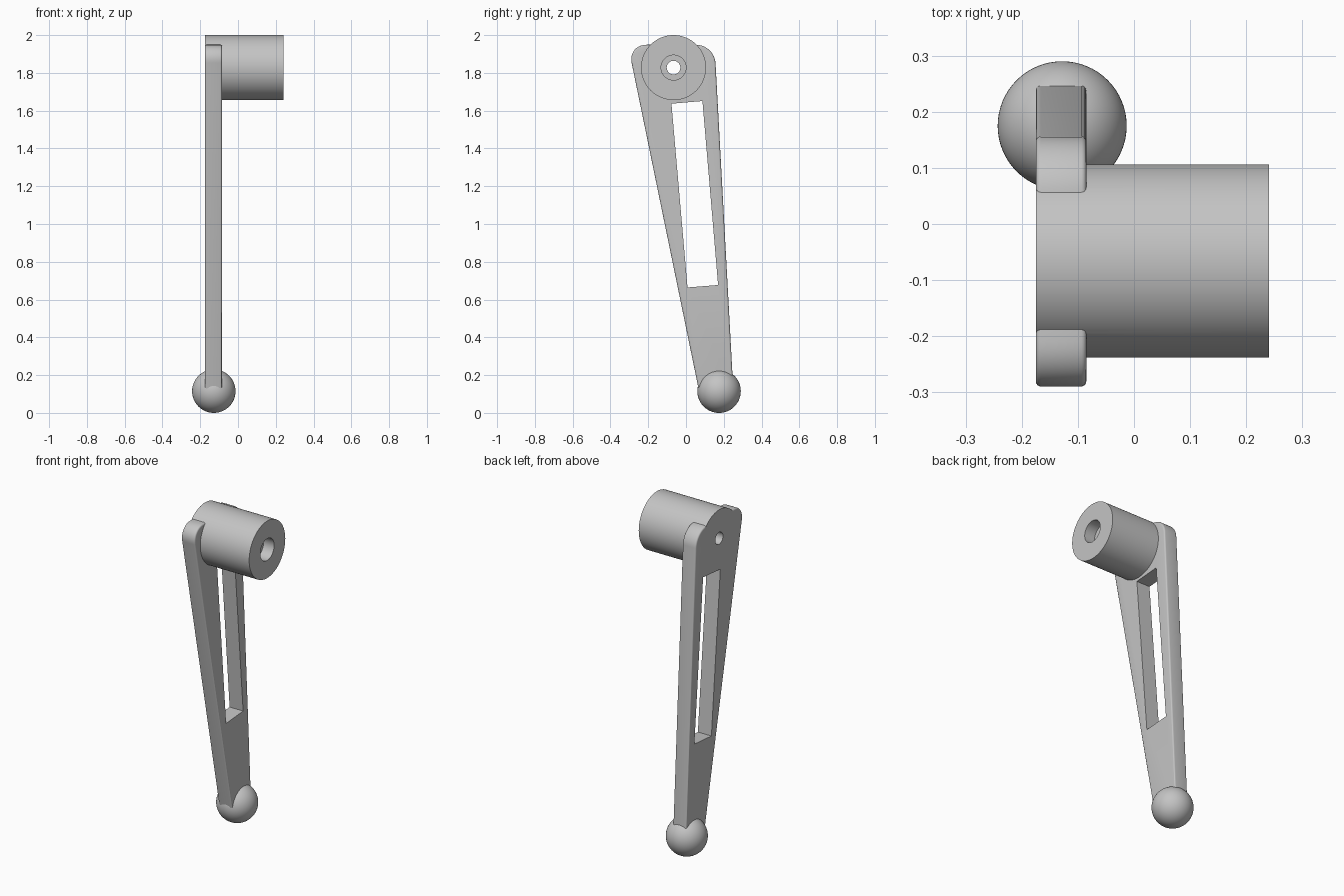
import bpy
import bmesh
import math
from mathutils import Vector

cube = bpy.data.objects.get("Cube")
if cube:
    bpy.data.objects.remove(cube, do_unlink=True)

grey = bpy.data.materials.new("plain_grey")
grey.use_nodes = True
colour = (0.55, 0.55, 0.55, 1)
grey.diffuse_color = colour
grey.node_tree.nodes["Principled BSDF"].inputs["Base Color"].default_value = colour

X_BACK, X_FRONT, X_END = -0.175, -0.085, 0.241   # plate faces and hub end
HUB_Y, HUB_Z = -0.066, 1.828


def new_object(name, bm):
    bmesh.ops.recalc_face_normals(bm, faces=bm.faces)
    mesh = bpy.data.meshes.new(name)
    bm.to_mesh(mesh)
    bm.free()
    mesh.materials.append(grey)
    obj = bpy.data.objects.new(name, mesh)
    bpy.context.collection.objects.link(obj)
    return obj


def prism(outline, x0, x1):
    """Extrude a (y, z) outline along x."""
    bm = bmesh.new()
    face = bm.faces.new([bm.verts.new((x0, y, z)) for y, z in outline])
    ext = bmesh.ops.extrude_face_region(bm, geom=[face])
    moved = [v for v in ext["geom"] if isinstance(v, bmesh.types.BMVert)]
    bmesh.ops.translate(bm, verts=moved, vec=(x1 - x0, 0, 0))
    bmesh.ops.recalc_face_normals(bm, faces=bm.faces)
    return bm


def rod(name, radius, x0, x1):
    """Cylinder along x on the hub axis."""
    steps = 96
    turn = [2 * math.pi * i / steps for i in range(steps)]
    ring = [(HUB_Y + radius * math.cos(a), HUB_Z + radius * math.sin(a)) for a in turn]
    return new_object(name, prism(ring, x0, x1))


def combine(target, other, operation):
    mod = target.modifiers.new(operation.lower(), "BOOLEAN")
    mod.operation = operation
    mod.solver = "EXACT"
    mod.object = other
    bpy.context.view_layer.objects.active = target
    bpy.ops.object.modifier_apply(modifier=mod.name)
    bpy.data.objects.remove(other, do_unlink=True)


def smooth(obj):
    bpy.ops.object.select_all(action="DESELECT")
    obj.select_set(True)
    bpy.context.view_layer.objects.active = obj
    bpy.ops.object.shade_smooth_by_angle(angle=math.radians(32))


# Tapered arm with rounded top corners and softened rims
bm = prism([(0.066, 0.13), (0.25, 0.13), (0.151, 1.949), (-0.3075, 1.949)], X_BACK, X_FRONT)
corners = [e for e in bm.edges if all(v.co.z > 1.9 for v in e.verts)
           and abs(e.verts[0].co.x - e.verts[1].co.x) > 0.01]
bmesh.ops.bevel(bm, geom=corners, offset=0.098, offset_type="OFFSET",
                segments=12, profile=0.5, affect="EDGES")
rims = [e for e in bm.edges if abs(e.verts[0].co.x - e.verts[1].co.x) < 0.001]
bmesh.ops.bevel(bm, geom=rims, offset=0.009, offset_type="OFFSET",
                segments=4, profile=0.5, affect="EDGES")
arm = new_object("arm_with_hub", bm)

# Slanted window through the arm
window = [(-0.077, 1.637), (0.087, 1.651), (0.17, 0.677), (0.008, 0.664)]
combine(arm, new_object("window_cutter", prism(window, X_BACK - 0.1, X_FRONT + 0.1)), "DIFFERENCE")

# Hub with a stepped bore
combine(arm, rod("hub", 0.172, X_BACK, X_END), "UNION")
combine(arm, rod("bore_cutter", 0.036, X_BACK - 0.1, X_END + 0.1), "DIFFERENCE")
combine(arm, rod("counterbore_cutter", 0.066, X_END - 0.07, X_END + 0.1), "DIFFERENCE")
smooth(arm)

# Ball at the foot of the arm
bm = bmesh.new()
bmesh.ops.create_uvsphere(bm, u_segments=64, v_segments=32, radius=0.115)
bmesh.ops.translate(bm, verts=bm.verts, vec=Vector((-0.128, 0.175, 0.115)))
smooth(new_object("ball_end", bm))
